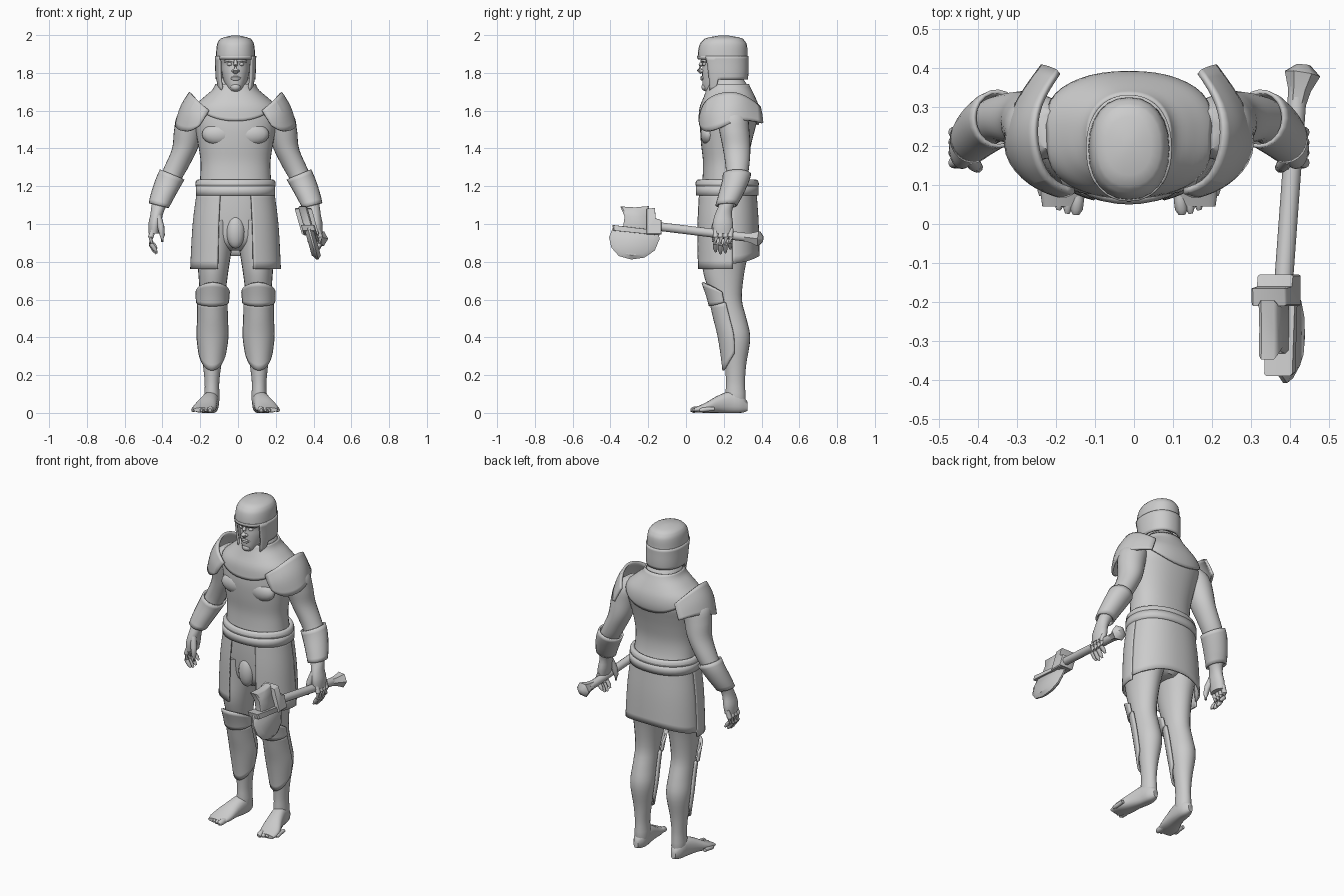
import bpy, bmesh
from math import sin, cos, radians, pi
from mathutils import Vector

CX = -0.013  # the figure stands slightly left of centre


def grid(name, rows, closed=True, caps=True, mirror=False, thick=0, sub=0, x=CX):
    """Skin rows of points into a mesh object."""
    bm = bmesh.new()
    vs = [[bm.verts.new(p) for p in r] for r in rows]
    n = len(rows[0])
    for a, b in zip(vs, vs[1:]):
        for i in range(n if closed else n - 1):
            j = (i + 1) % n
            bm.faces.new((a[i], a[j], b[j], b[i]))
    if closed and caps:
        bm.faces.new(vs[0])
        bm.faces.new(vs[-1])
    bmesh.ops.recalc_face_normals(bm, faces=bm.faces)
    me = bpy.data.meshes.new(name)
    bm.to_mesh(me)
    bm.free()
    ob = bpy.data.objects.new(name, me)
    bpy.context.collection.objects.link(ob)
    ob.location.x = x
    bpy.ops.object.select_all(action='DESELECT')
    ob.select_set(True)
    bpy.context.view_layer.objects.active = ob
    bpy.ops.object.shade_smooth_by_angle(angle=radians(45))
    if sub:
        m = ob.modifiers.new("smooth", 'SUBSURF')
        m.levels = m.render_levels = sub
        m.boundary_smooth = 'PRESERVE_CORNERS'
    if thick:
        m = ob.modifiers.new("thickness", 'SOLIDIFY')
        m.thickness, m.offset = thick, 0
    if mirror:
        ob.modifiers.new("mirror", 'MIRROR')
    return ob


def at(tab, z):
    """Smooth interpolation of a section table keyed by its first column."""
    z = min(max(z, tab[0][0]), tab[-1][0])
    i = max(k for k in range(len(tab) - 1) if tab[k][0] <= z)
    slope = lambda k, c: ((tab[min(k + 1, len(tab) - 1)][c] - tab[max(k - 1, 0)][c]) /
                          (tab[min(k + 1, len(tab) - 1)][0] - tab[max(k - 1, 0)][0]))
    h = tab[i + 1][0] - tab[i][0]
    t = (z - tab[i][0]) / h
    return [(2*t**3 - 3*t*t + 1) * tab[i][c] + (t**3 - 2*t*t + t) * h * slope(i, c) +
            (3*t*t - 2*t**3) * tab[i + 1][c] + (t**3 - t*t) * h * slope(i + 1, c) for c in range(1, 5)]


def centred(tab):
    """(z, half width, front y, back y) -> (z, cx, cy, rx, ry)"""
    return [(z, 0, (f + b) / 2, rx, (b - f) / 2) for z, rx, f, b in tab]


def wrap(name, tab, zlo, zhi, a0=0, a1=360, off=0, na=32, nz=12, p=.9, fn=None, **kw):
    """Surface following a section table between two angles (0 = front) and two heights."""
    full = a1 - a0 == 360
    val = lambda v, a: v(a) if callable(v) else v
    rows = []
    for k in range(nz + 1):
        row = []
        for i in range(na if full else na + 1):
            d = a0 + (a1 - a0) * i / na
            z = val(zlo, d) + (val(zhi, d) - val(zlo, d)) * k / nz
            cx, cy, rx, ry = at(tab, z)
            s, c = sin(radians(d)), cos(radians(d))
            s = abs(s)**p * (1 if s > 0 else -1)
            c = abs(c)**p * (1 if c > 0 else -1)
            q = Vector((cx + (rx + off) * s, cy - (ry + off) * c, z))
            row.append(fn(q) if fn else q)
        rows.append(row)
    return grid(name, rows, closed=full, caps=not kw.get("thick"), **kw)


def tube(name, pts, rad, n=10, **kw):
    pts = [Vector(p) for p in pts]
    rows = []
    for i, p in enumerate(pts):
        d = pts[min(i + 1, len(pts) - 1)] - pts[max(i - 1, 0)]
        q = d.to_track_quat('Z', 'Y')
        rows.append([p + q @ Vector((rad[i] * cos(2*pi*k/n), rad[i] * sin(2*pi*k/n), 0)) for k in range(n)])
    return grid(name, rows, **kw)


def blob(name, c, r, **kw):
    tab = [(t, 0, 0, max(1 - t*t, .0004)**.5, max(1 - t*t, .0004)**.5) for t in [-cos(pi*k/10) for k in range(11)]]
    rows = [[Vector((c[0] + r[0]*w*cos(pi*k/8), c[1] + r[1]*w*sin(pi*k/8), c[2] + r[2]*t)) for k in range(16)]
            for t, _, _, w, _ in tab]
    return grid(name, rows, **kw)


# torso with hips, shoulders and neck
torso = centred([(.86, .05, .14, .30), (.9, .14, .1, .33), (1.0, .19, .085, .36), (1.15, .195, .08, .36),
                 (1.25, .187, .088, .335), (1.33, .185, .09, .33), (1.42, .198, .08, .345),
                 (1.5, .213, .075, .365), (1.56, .222, .078, .38), (1.62, .208, .085, .375),
                 (1.67, .155, .105, .355), (1.71, .11, .12, .335), (1.76, .085, .14, .31), (1.79, .05, .17, .28)])
wrap("torso", torso, .86, 1.79, na=40, nz=40, p=.88)
blob("chest_muscle", (.088, .118, 1.475), (.09, .042, .058), mirror=True)
blob("loincloth", (0, .105, .96), (.05, .04, .09))
# cloth mantle over the shoulders
wrap("mantle", torso, lambda a: 1.545 + .085*abs(sin(radians(a)))**2 - (.02 if 90 < a < 270 else 0)*abs(cos(radians(a))),
     1.74, off=.007, na=48, p=.88, thick=.01)

# legs and feet
leg = [(.04, .125, .265, .035, .045), (.08, .125, .262, .041, .054), (.15, .125, .262, .038, .05), (.25, .124, .262, .048, .056),
       (.4, .122, .262, .069, .078), (.5, .122, .24, .066, .08), (.6, .122, .216, .066, .08),
       (.75, .118, .2, .08, .11), (.9, .113, .213, .098, .13), (1.02, .1, .22, .095, .14)]
wrap("leg", leg, .04, 1.02, na=24, nz=30, p=1, mirror=True)
foot = [(.045, .172, .016, .05, .012), (.1, .165, .026, .061, .026), (.17, .146, .046, .05, .046),
        (.24, .131, .055, .042, .06), (.29, .127, .05, .037, .052), (.325, .127, .035, .015, .025)]
wrap("foot", foot, .045, .325, na=20, p=.85, fn=lambda q: Vector((q.x, q.z, max(q.y, 0))), mirror=True)
for i in range(5):
    x, y = .132 + .022*i, .032 + .003*i*i
    r = .017 if i == 0 else .012
    tube("toe", [(x, y + .07, .022), (x, y + .03, .019), (x + .003, y + .006, .016), (x + .004, y - .008, .014)],
         [r*.9, r, r, r*.5], mirror=True)

# knee and shin guards
wrap("shin_guard", leg, lambda a: .225 + .09*abs(a/85)**2, .585, -85, 85, off=.01, na=16, p=1, mirror=True, thick=.012)
wrap("knee_guard", leg, lambda a: .565 + .02*abs(a/80)**2, lambda a: .69 - .05*abs(a/80)**2, -80, 80,
     off=.018, na=16, nz=6, p=1, mirror=True, thick=.012)

# arms, bracers and hands
arm = [(.95, .432, .195, .028, .05), (1.0, .427, .195, .034, .054), (1.05, .418, .198, .033, .045), (1.09, .407, .21, .039, .04),
       (1.15, .385, .235, .049, .048), (1.24, .345, .266, .06, .056), (1.3, .314, .272, .064, .062),
       (1.4, .268, .268, .068, .073), (1.5, .247, .255, .078, .08), (1.58, .225, .245, .08, .08), (1.63, .2, .24, .04, .05)]
wrap("arm", arm, .95, 1.63, na=24, nz=34, p=1, mirror=True)
wrap("bracer", arm, lambda a: 1.098 + .012*sin(radians(a)), lambda a: 1.262 + .025*sin(radians(a)),
     off=.012, na=20, nz=8, p=1, mirror=True, thick=.01)
for i in range(4):
    y, e = .16 + .026*i, [.01, 0, .005, .025][i]
    tube("finger", [(.434, y, .975), (.449, y - .003, .93), (.447, y - .005, .89 + e/2), (.43, y - .005, .86 + e),
                    (.418, y - .003, .843 + e)], [.014, .0145, .013, .012, .006], mirror=True)
tube("thumb", [(.41, .17, 1.04), (.395, .152, .985), (.388, .145, .94), (.388, .145, .905)],
     [.018, .018, .014, .007], mirror=True)

# shoulder plates with a raised inner rim, listed front to back
grid("shoulder_plate", [
    [(.14, .085, 1.60), (.21, .105, 1.66), (.245, .21, 1.705), (.235, .31, 1.685), (.18, .39, 1.62)],
    [(.165, .07, 1.56), (.255, .095, 1.59), (.302, .2, 1.62), (.28, .3, 1.63), (.20, .40, 1.58)],
    [(.19, .078, 1.52), (.25, .1, 1.48), (.325, .175, 1.505), (.305, .29, 1.56), (.22, .405, 1.535)]],
    closed=False, mirror=True, thick=.015, sub=2)

# belt and split skirt
belt = centred([(1.14, .2, .062, .375), (1.3, .2, .062, .375)])
wrap("belt_lower", belt, 1.15, 1.2, off=0, na=40, nz=2, thick=.02)
tube_rows = []
for k in range(12):
    b, row = 2*pi*k/12, []
    for i in range(40):
        a = 2*pi*i/40
        row.append((cos(a)*(.197 + .016*cos(b)), .218 + sin(a)*(.152 + .016*cos(b)), 1.212 + .024*sin(b)))
    tube_rows.append(row)
grid("belt_roll", tube_rows + tube_rows[:1], caps=False)
skirt = centred([(.75, .236, .058, .388), (1.0, .222, .056, .383), (1.19, .198, .066, .37)])
wrap("skirt_front_panel", skirt, .762, 1.18, 21, 97, na=20, nz=10, mirror=True, thick=.01)
wrap("skirt_back_panel", skirt, lambda a: .81 + .02*cos(radians(2*a)), 1.18, 97, 263, off=-.003, na=36, nz=10, thick=.01)

# head and face
head = centred([(1.695, .02, .12, .2), (1.705, .036, .096, .23), (1.73, .052, .088, .26), (1.77, .066, .086, .28),
                (1.81, .074, .086, .29), (1.85, .076, .088, .29), (1.875, .079, .08, .29), (1.95, .07, .1, .28)])
wrap("head", head, 1.695, 1.95, na=32, nz=24, p=.92)
tube("nose", [(0, .09, 1.87), (0, .077, 1.84), (0, .071, 1.815), (0, .084, 1.80)], [.008, .011, .015, .011])
blob("nostril", (.012, .084, 1.81), (.009, .012, .008), mirror=True)
blob("eye", (.031, .098, 1.846), (.014, .012, .009), mirror=True)
tube("brow", [(.008, .083, 1.862), (.032, .087, 1.869), (.058, .108, 1.86)], [.007, .009, .005], mirror=True)
for z, r in ((1.777, .006), (1.767, .007)):
    tube("lip", [(-.028, .094, 1.772), (-.012, .085, z), (0, .083, z), (.012, .085, z), (.028, .094, 1.772)],
         [.002, r, r, r, .002])
blob("chin", (0, .1, 1.725), (.026, .018, .02))

# helmet: crown, and a guard around the back and cheeks
helmet = centred([(1.69, .085, .095, .3), (1.77, .099, .085, .322), (1.87, .103, .068, .325), (1.89, .104, .062, .325),
                  (1.95, .098, .072, .322), (1.975, .086, .092, .306), (1.986, .07, .11, .29), (2.0, .008, .19, .21)])
wrap("helmet_crown", helmet, 1.876, 1.998, na=24, nz=14)
wrap("helmet_guard", helmet, lambda a: 1.705 if abs(a - 180) > 105 else 1.765, 1.89, 50, 310, na=40, nz=8, thick=.012)
wrap("helmet_brow_band", helmet, 1.872, 1.89, -75, 75, na=24, nz=2, thick=.008)


# axe
def slab(name, outline, t, edge, inset):
    """Plate in the tilted plane of the axe head, thick in the middle."""
    c = sum((Vector(p) for p in outline), Vector((0, 0))) / len(outline)
    rows = []
    for k, w in ((inset, t), (1, edge), (1, -edge), (inset, -t)):
        row = []
        for p in outline:
            q = c + (Vector(p) - c) * k
            row.append((.382 - (q.y - .95)*.28 + w, q.x, q.y))
        rows.append(row)
    return grid(name, rows, x=0)


tube("axe_handle", [(.378, -.2, .993), (.385, -.13, .985), (.42, .35, .926)], [.024]*3, n=10, x=0)
tube("axe_pommel", [(.418, .31, .931), (.424, .345, .927), (.432, .385, .922), (.434, .408, .92)],
     [.024, .03, .046, .018], n=6, x=0)
slab("axe_blade", [(-.385, .985), (-.408, .93), (-.395, .875), (-.355, .83), (-.29, .812), (-.22, .822),
                   (-.165, .86), (-.14, .92), (-.15, .985)], .024, .005, .72)
slab("axe_poll", [(-.348, 1.093), (-.27, 1.088), (-.195, 1.095), (-.205, 1.04), (-.2, .97), (-.335, .97), (-.325, 1.04)],
     .024, .016, .85)
slab("axe_rim", [(-.39, .995), (-.14, .965), (-.14, .94), (-.385, .965)], .036, .03, .95)
slab("axe_socket", [(-.21, 1.08), (-.165, 1.085), (-.16, 1.03), (-.13, 1.02), (-.13, .945), (-.21, .945)], .045, .04, .92)
